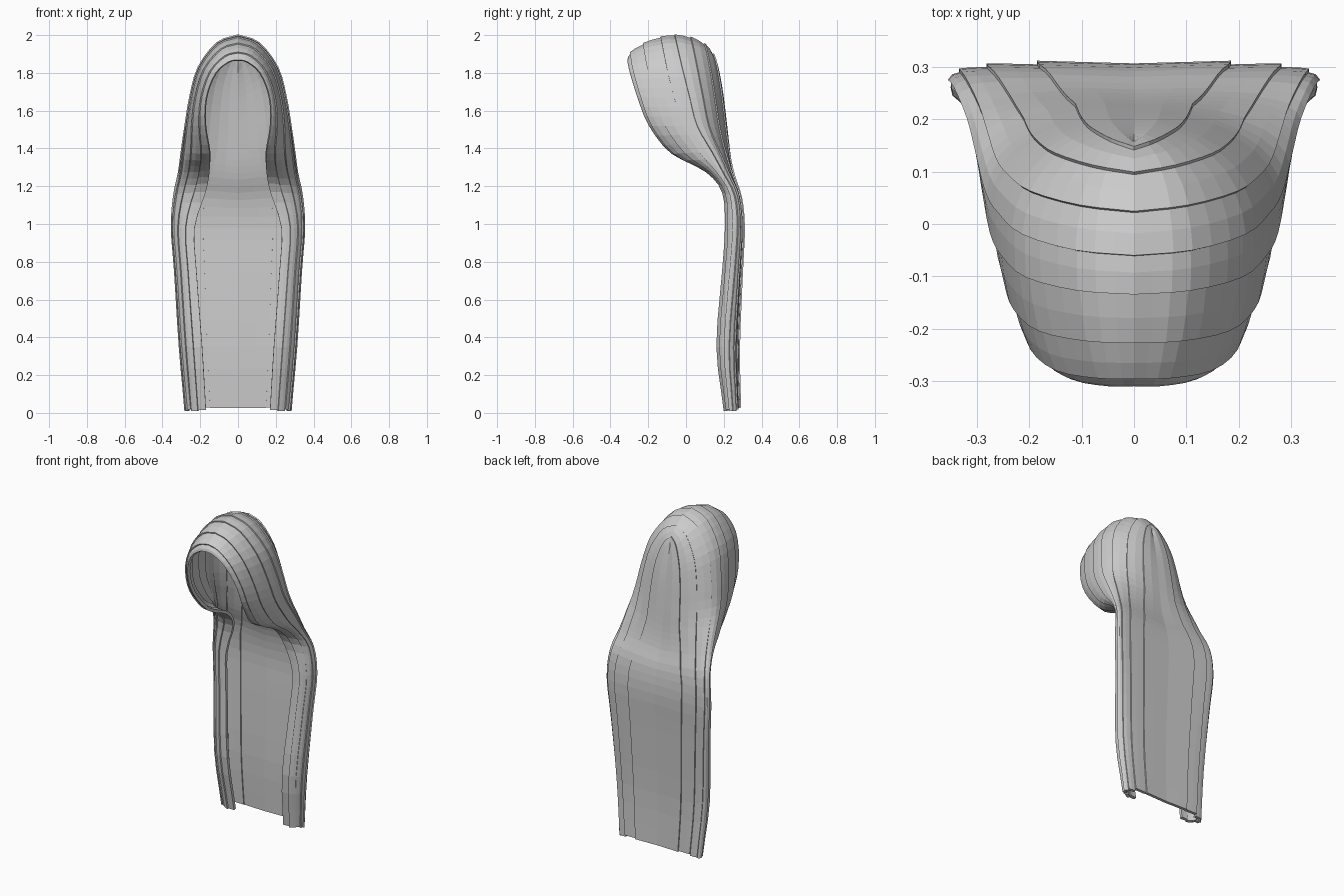
import bpy, random
from mathutils import Vector as V

if "Cube" in bpy.data.objects:
    bpy.data.objects.remove(bpy.data.objects["Cube"])

random.seed(4)

# Guide lines from hem to crown: front rim, widest side line, centre of the back
RIM = [(.17, .20, .02), (.19, .16, .35), (.22, .19, .75), (.23, .205, .98),
       (.17, .19, 1.17), (.15, .10, 1.28), (.15, -.08, 1.37), (.175, -.20, 1.52),
       (.17, -.26, 1.67), (.12, -.30, 1.80), (.05, -.313, 1.86), (0, -.313, 1.87)]
SIDE = [(.28, .25, .02), (.31, .23, .35), (.335, .26, .75), (.352, .275, .98),
        (.34, .26, 1.15), (.315, .20, 1.27), (.30, .14, 1.38), (.28, .06, 1.52),
        (.255, .02, 1.67), (.21, -.02, 1.83), (.11, -.05, 1.96), (0, -.06, 2.0)]
BACK = [(.29, .02), (.285, .35), (.30, .75), (.31, .98), (.295, 1.13), (.26, 1.24),
        (.24, 1.34), (.225, 1.47), (.21, 1.60), (.195, 1.70), (.175, 1.80), (.16, 1.84)]


def refine(pts, n):
    """Catmull-Rom subdivision of a guide line."""
    p = [V(q) for q in pts]
    p = [2 * p[0] - p[1]] + p + [2 * p[-1] - p[-2]]
    out = []
    for i in range(1, len(p) - 2):
        a, b, c, d = p[i - 1:i + 3]
        for s in range(n):
            t = s / n
            out.append(.5 * (2 * b + (c - a) * t + (2 * a - 5 * b + 4 * c - d) * t * t
                             + (3 * b - a - 3 * c + d) * t ** 3))
    return out + [p[-2]]


def arc(a, q, b, w, t):
    """Rational quadratic curve from a to b pulled towards corner q."""
    k0, k1, k2 = (1 - t) ** 2, 2 * w * t * (1 - t), t * t
    return (a * k0 + q * k1 + b * k2) / (k0 + k1 + k2)


# Cross-sections: rim to side, then side to centre back
N = 8
grid = []
for a, c, f in zip(refine(RIM, 3), refine(SIDE, 3), refine([(0, y, z) for y, z in BACK], 3)):
    hood = min(1, max(0, (a.z - 1.1) / .3))
    front = V((c.x, a.y, c.z * hood + a.z * (1 - hood)))
    rear = V((c.x, f.y, c.z))
    row = [arc(a, front, c, .8 - .35 * hood, k / N) for k in range(N)]
    row += [arc(c, rear, f, 1.5 - .75 * hood, k / N) for k in range(N + 1)]
    for p in row:
        p.x = max(p.x, 0)
    grid.append(row)
R, C = len(grid), 2 * N + 1


def outward(i, k):
    du = grid[i][min(k + 1, C - 1)] - grid[i][max(k - 1, 0)]
    dv = grid[min(i + 1, R - 1)][k] - grid[max(i - 1, 0)][k]
    return du.cross(dv).normalized()


# Overlapping lengthwise strips, each mirrored over the head
def strip(name, k0, k1):
    drop = random.uniform(-.012, .012)
    cols = list(range(k0, k1 + 1))
    verts, faces = [], []
    for i in range(R):
        for k in cols:
            step = .007 * (k1 - k) / (k1 - k0) if k0 else 0
            p = grid[i][k] + outward(i, k) * (step - .003)
            if i == R - 1 or k == C - 1:
                p.x = 0
            if i == 0:
                p.z += drop
            verts.append(p)
    w = len(cols)
    for i in range(R - 1):
        for j in range(w - 1):
            faces.append((i * w + j, i * w + j + 1, (i + 1) * w + j + 1, (i + 1) * w + j))
    me = bpy.data.meshes.new(name)
    me.from_pydata(verts, [], faces)
    ob = bpy.data.objects.new(name, me)
    bpy.context.collection.objects.link(ob)
    m = ob.modifiers.new("mirror", 'MIRROR')
    m.use_clip = True
    m.merge_threshold = .001
    s = ob.modifiers.new("cloth_thickness", 'SOLIDIFY')
    s.thickness = .018
    s.offset = -1


strip("hood_rim_strip", 0, 2)
for n, k in enumerate(range(2, C - 3, 2)):
    strip(f"cloak_strip_{n + 1}", k, k + 2)
strip("cloak_back_panel", C - 3, C - 1)
